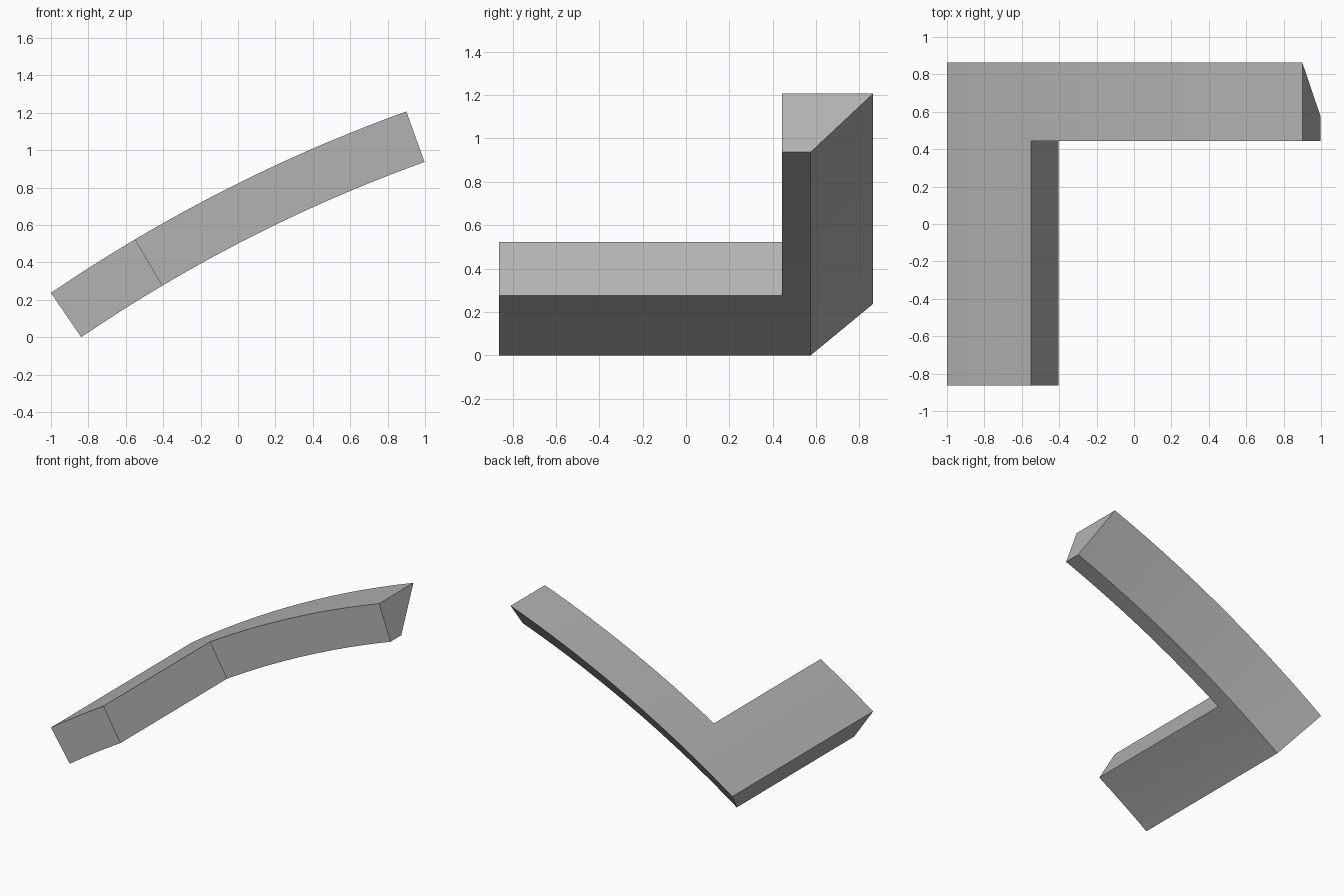
import bpy, bmesh, math
from mathutils import Vector

if "Cube" in bpy.data.objects:
    bpy.data.objects.remove(bpy.data.objects["Cube"], do_unlink=True)

# Arc of the upper surface, seen from the front
START, END = Vector((-1.0, 0.24)), Vector((0.9, 1.21))
RADIUS, THICKNESS = 8.5, 0.287
FRONT, INNER, BACK_TOP, BACK_BOTTOM = -0.863, 0.443, 0.863, 0.575
STEPS, LEG_STEPS = 32, 8

chord = END - START
half = math.asin(chord.length / 2 / RADIUS)
tilt = math.atan2(chord.y, chord.x)
down = Vector((math.sin(tilt), -math.cos(tilt)))
centre = (START + END) / 2 + down * RADIUS * math.cos(half)
a_start, a_end = tilt + half, tilt - half
a_leg = math.asin((centre.x + 0.55) / RADIUS)

# Angles across the leg, then along the long arm
angles = [a_start + (a_leg - a_start) * i / LEG_STEPS for i in range(LEG_STEPS)]
arm_steps = STEPS - LEG_STEPS
angles += [a_leg + (a_end - a_leg) * i / arm_steps for i in range(arm_steps + 1)]

# Flat L plan in angle and depth
bm = bmesh.new()
rows = {y: [bm.verts.new((a, y, 0)) for a in angles] for y in (INNER, BACK_TOP)}
rows[FRONT] = [bm.verts.new((a, FRONT, 0)) for a in angles[:LEG_STEPS + 1]]
for low, high, count in ((INNER, BACK_TOP, STEPS), (FRONT, INNER, LEG_STEPS)):
    for i in range(count):
        bm.faces.new((rows[low][i], rows[low][i + 1], rows[high][i + 1], rows[high][i]))

# Thicken, then bend onto the arc with an undercut back face
kept = bm.faces[:]
extruded = bmesh.ops.extrude_face_region(bm, geom=kept, use_keep_orig=True)["geom"]
for v in extruded:
    if isinstance(v, bmesh.types.BMVert):
        v.co.z = 1
for v in bm.verts:
    angle, y, depth = v.co
    r = RADIUS - THICKNESS * depth
    if depth > 0.5 and y > 0.8:
        y = BACK_BOTTOM
    v.co = (centre.x - r * math.sin(angle), y, centre.y + r * math.cos(angle))
lowest = min(v.co.z for v in bm.verts)
for v in bm.verts:
    v.co.z -= lowest
bmesh.ops.recalc_face_normals(bm, faces=bm.faces)

mesh = bpy.data.meshes.new("curved_corner_trim")
bm.to_mesh(mesh)
bm.free()
trim = bpy.data.objects.new("curved_corner_trim", mesh)
bpy.context.collection.objects.link(trim)

# Plain grey
grey = bpy.data.materials.new("mid_grey")
grey.use_nodes = True
color = (0.45, 0.45, 0.45, 1)
grey.diffuse_color = color
grey.node_tree.nodes["Principled BSDF"].inputs["Base Color"].default_value = color
mesh.materials.append(grey)

bpy.context.view_layer.objects.active = trim
trim.select_set(True)
bpy.ops.object.shade_smooth_by_angle(angle=math.radians(25))
